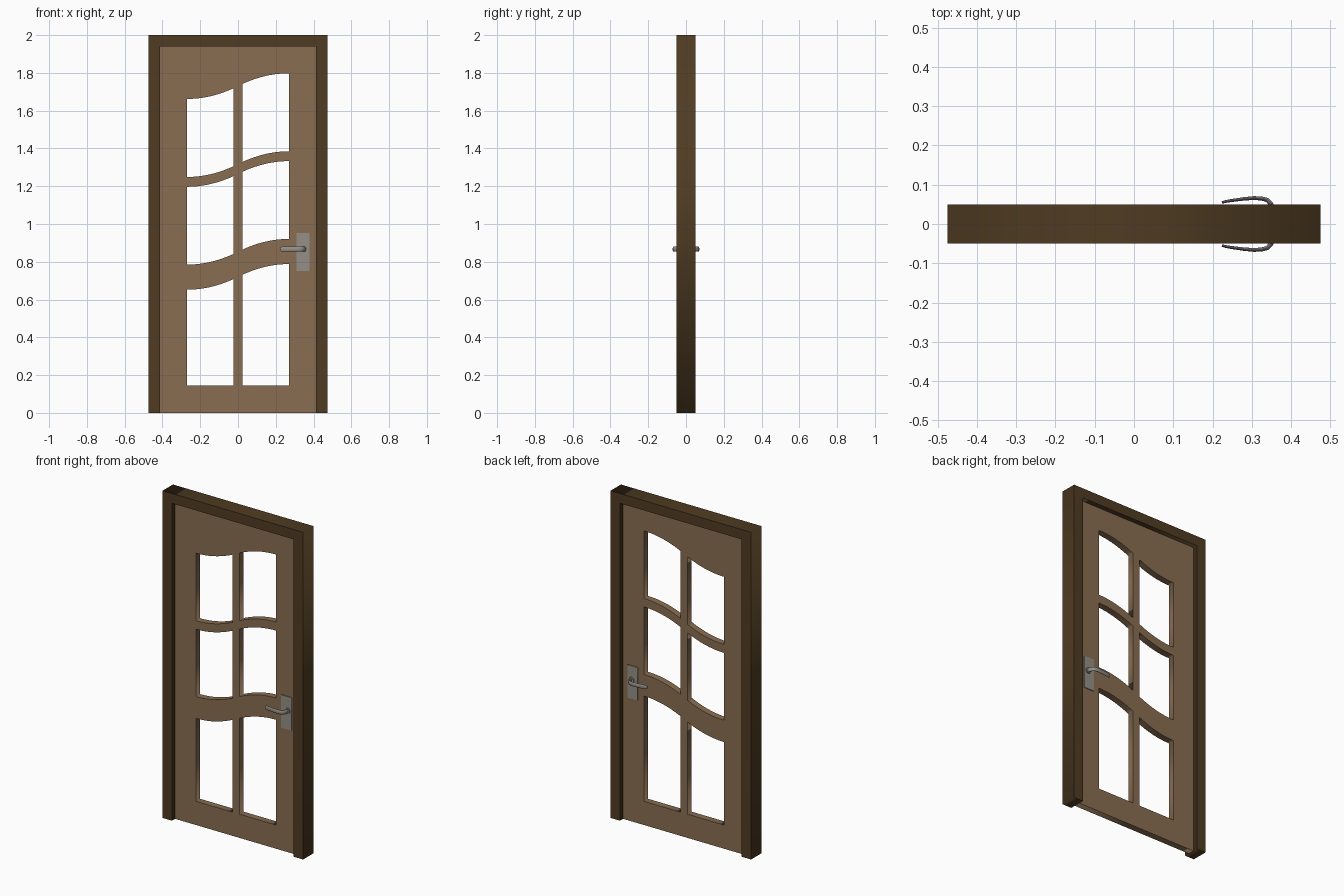
import bpy
import math
from mathutils import Vector

cube = bpy.data.objects.get("Cube")
if cube:
    bpy.data.objects.remove(cube)


def material(name, rgb):
    m = bpy.data.materials.new(name)
    m.use_nodes = True
    m.diffuse_color = (*rgb, 1)
    m.node_tree.nodes["Principled BSDF"].inputs["Base Color"].default_value = (*rgb, 1)
    return m


dark_wood = material("dark wood", (0.08, 0.045, 0.016))
light_wood = material("light wood", (0.25, 0.155, 0.085))
metal = material("brushed metal", (0.30, 0.28, 0.245))


def panel(name, outlines, half_depth, mat):
    """Upright slab from (x, z) outlines; inner outlines become holes."""
    cu = bpy.data.curves.new(name, "CURVE")
    cu.dimensions = "2D"
    cu.fill_mode = "BOTH"
    cu.extrude = half_depth
    for pts in outlines:
        s = cu.splines.new("POLY")
        s.points.add(len(pts) - 1)
        for p, (x, z) in zip(s.points, pts):
            p.co = (x, z, 0, 1)
        s.use_cyclic_u = True
    ob = bpy.data.objects.new(name, cu)
    ob.rotation_euler.x = math.pi / 2
    bpy.context.collection.objects.link(ob)
    bpy.ops.object.select_all(action="DESELECT")
    ob.select_set(True)
    bpy.context.view_layer.objects.active = ob
    bpy.ops.object.convert(target="MESH")
    ob = bpy.context.object
    ob.data.materials.clear()
    ob.data.materials.append(mat)
    return ob


def box_outline(x0, x1, z0, z1):
    return [(x0, z0), (x1, z0), (x1, z1), (x0, z1)]


# Door frame
W, INNER, TOP = 0.475, 0.412, 1.94
panel("door_frame", [[(-W, 0), (-INNER, 0), (-INNER, TOP), (INNER, TOP),
                      (INNER, 0), (W, 0), (W, 2), (-W, 2)]], 0.05, dark_wood)

# Door leaf with S-curved window openings
EDGE, BAR, RISE, STEPS = 0.27, 0.024, 0.068, 12


def wave(x):
    """Height of the S-curve about its middle."""
    t = 1 - abs(x) / EDGE
    return math.copysign(RISE * (1 - t * t), x)


def window(x0, x1, low, high, flat_bottom):
    xs = [x0 + (x1 - x0) * i / STEPS for i in range(STEPS + 1)]
    if flat_bottom:
        bottom = [(x0, low), (x1, low)]
    else:
        bottom = [(x, low + wave(x)) for x in xs]
    return bottom + [(x, high + wave(x)) for x in reversed(xs)]


outlines = [box_outline(-INNER, INNER, 0, TOP)]
for low, high, flat in ((1.317, 1.73, False), (0.853, 1.265, False), (0.145, 0.72, True)):
    for x0, x1 in ((-EDGE, -BAR), (BAR, EDGE)):
        outlines.append(window(x0, x1, low, high, flat))
panel("door_leaf", outlines, 0.02, light_wood)

# Handles on both faces
HZ = 0.867
PATH = [(0.355, 0.02), (0.353, 0.038), (0.348, 0.052), (0.339, 0.061), (0.325, 0.065),
        (0.305, 0.066), (0.28, 0.064), (0.25, 0.060), (0.232, 0.057), (0.224, 0.055)]
SIDES = 14


def lever(name, side):
    """Oval section swept along the path and thinned towards the tip."""
    verts, faces = [], []
    n = len(PATH)
    for i, (x, y) in enumerate(PATH):
        a, b = PATH[max(i - 1, 0)], PATH[min(i + 1, n - 1)]
        d = Vector((b[0] - a[0], b[1] - a[1])).normalized()
        ry = 0.007 - 0.004 * i / (n - 1)
        rz = 0.013 - 0.004 * (i == n - 1)
        for k in range(SIDES):
            t = 2 * math.pi * k / SIDES
            u = ry * math.cos(t)
            verts.append((x - d.y * u, side * (y + d.x * u), HZ + rz * math.sin(t)))
    for i in range(n - 1):
        for k in range(SIDES):
            k2 = (k + 1) % SIDES
            f = [i * SIDES + k, i * SIDES + k2, (i + 1) * SIDES + k2, (i + 1) * SIDES + k]
            faces.append(f if side < 0 else f[::-1])
    for start, flip in ((0, side < 0), ((n - 1) * SIDES, side > 0)):
        ring = list(range(start, start + SIDES))
        faces.append(ring[::-1] if flip else ring)
    me = bpy.data.meshes.new(name)
    me.from_pydata(verts, [], faces)
    me.materials.append(metal)
    ob = bpy.data.objects.new(name, me)
    bpy.context.collection.objects.link(ob)
    bpy.ops.object.select_all(action="DESELECT")
    ob.select_set(True)
    bpy.context.view_layer.objects.active = ob
    bpy.ops.object.mode_set(mode="EDIT")
    bpy.ops.mesh.select_all(action="SELECT")
    bpy.ops.mesh.normals_make_consistent(inside=False)
    bpy.ops.object.mode_set(mode="OBJECT")
    bpy.ops.object.shade_smooth_by_angle(angle=math.radians(40))


for label, side in (("front", -1), ("back", 1)):
    plate = panel(label + "_handle_plate", [box_outline(0.31, 0.378, 0.752, 0.953)], 0.003, metal)
    plate.location.y = side * 0.022
    bpy.ops.mesh.primitive_cylinder_add(vertices=20, radius=0.018, depth=0.008,
                                        location=(0.352, side * 0.027, HZ),
                                        rotation=(math.pi / 2, 0, 0))
    rose = bpy.context.object
    rose.name = label + "_handle_rose"
    rose.data.materials.append(metal)
    bpy.ops.object.shade_smooth_by_angle(angle=math.radians(40))
    lever(label + "_handle_lever", side)
